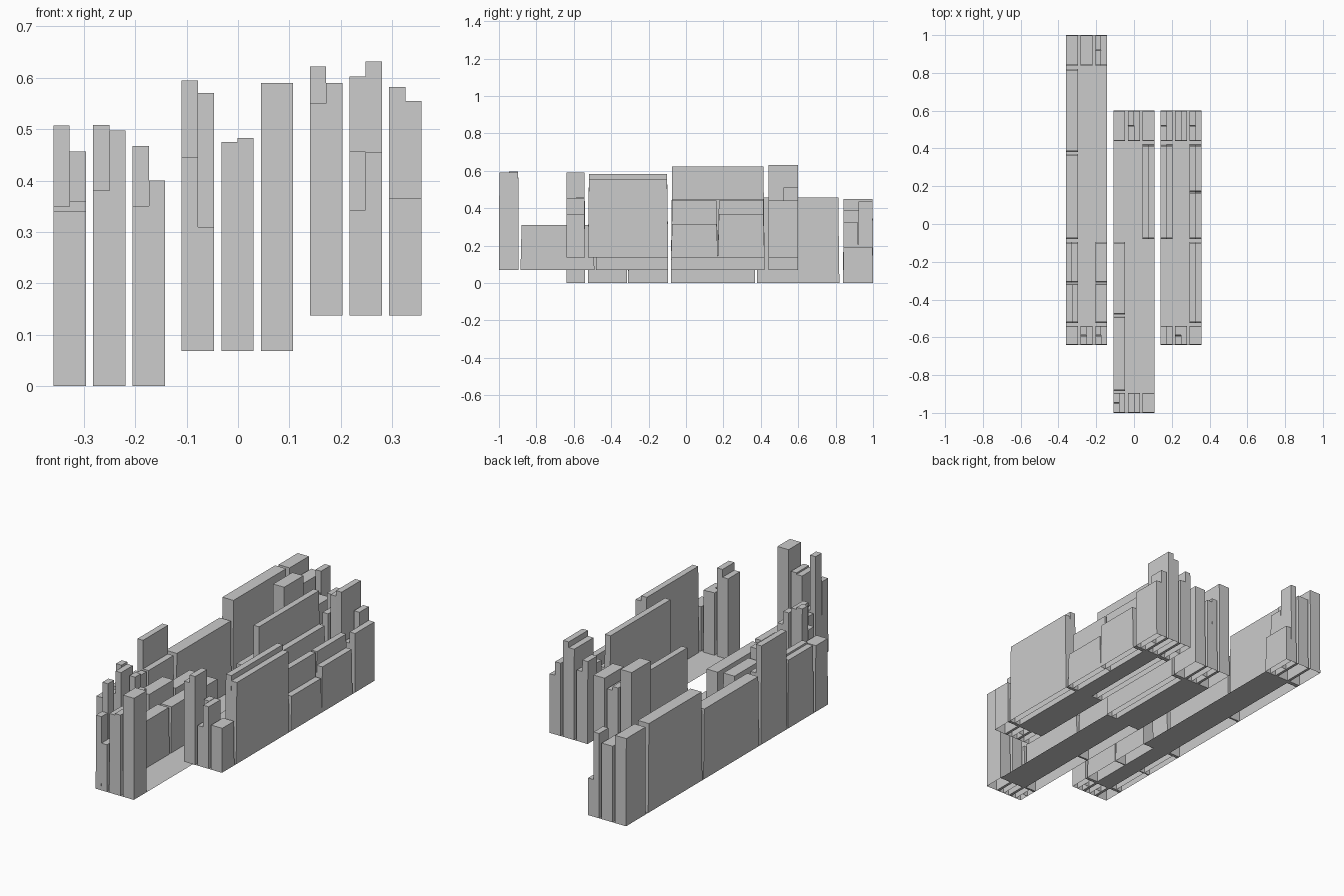
import bpy, bmesh

if "Cube" in bpy.data.objects:
    bpy.data.objects.remove(bpy.data.objects["Cube"])

W, STEP = 0.063, 0.077      # building width, spacing between columns
SIDES = ("left", "middle", "right")

# per terrace: front, end of front cluster, start of back cluster, back
ENDS = ((-0.64, -0.54, 0.84, 1.0), (-1.0, -0.895, 0.44, 0.6), (-0.64, -0.54, 0.44, 0.6))

# end clusters, one (left, right) roof height pair per column
FRONT = (((0.34, 0.34), (0.508, 0.497), (0.467, 0.40)),
         ((0.595, 0.31), (0.475, 0.483), (0.59, 0.59)),
         ((0.55, 0.59), (0.457, 0.455), (0.365, 0.365)))
BACK = (((0.45, 0.45), (0.39, 0.39), (0.435, 0.19)),
        ((0.57, 0.57), (0.47, 0.45), (0.50, 0.50)),
        ((0.56, 0.50), (0.603, 0.632), (0.51, 0.44)))

# long side buildings: column, front y, back y, left roof, right roof
A, B, C, D = -0.525, -0.095, -0.08, 0.42     # shared stations along y
LONG = (((0, A, -0.315, 0.35, 0.36), (0, -0.31, B, 0.507, 0.36),
         (2, A, -0.315, 0.36, 0.36), (2, -0.31, B, 0.31, 0.31),
         (0, C, 0.37, 0.36, 0.36), (0, 0.38, 0.82, 0.457, 0.457)),
        ((0, -0.885, -0.49, 0.31, 0.31), (0, -0.48, B, 0.305, 0.305),
         (2, C, D, 0.40, 0.37)),
        ((2, A, B, 0.582, 0.555), (0, C, D, 0.622, 0.45),
         (2, C, 0.17, 0.44, 0.315), (2, 0.17, D, 0.44, 0.37)))


def make_object(name, bm):
    mesh = bpy.data.meshes.new(name)
    bm.to_mesh(mesh)
    bm.free()
    bpy.context.collection.objects.link(bpy.data.objects.new(name, mesh))


def open_box(bm, x0, x1, y0, y1, z0, z1, inset):
    """Box without a bottom; the roof is slightly shorter along y."""
    base = ((x0, y0), (x1, y0), (x1, y1), (x0, y1))
    low = [bm.verts.new((x, y, z0)) for x, y in base]
    top = [bm.verts.new((x, y + (inset if y == y0 else -inset), z1)) for x, y in base]
    for i in range(4):
        j = (i + 1) % 4
        bm.faces.new((low[i], low[j], top[j], top[i]))
    bm.faces.new(top)


def building(name, x, y0, y1, z, left, right, stepped=False):
    """One block, or two halves; a stepped tower has a lower front left part."""
    bm = bmesh.new()
    inset = 0.002 if stepped else 0.006
    mid, half_y = x + W / 2, (y0 + y1) / 2
    if left == right:
        open_box(bm, x, x + W, y0, y1, z, left, inset)
    else:
        open_box(bm, mid, x + W, y0, y1, z, right, inset)
        if stepped and left > right:
            open_box(bm, x, mid, y0, half_y, z, left * 0.75, inset)
            open_box(bm, x, mid, half_y, y1, z, left, inset)
        else:
            open_box(bm, x, mid, y0, y1, z, left, inset)
    make_object(name, bm)
    return x, x + W, y0, y1


def ground(name, x0, x1, y0, y1, z, holes):
    """Flat street grid, left open beneath the buildings."""
    xs = sorted({x0, x1} | {h[0] for h in holes} | {h[1] for h in holes})
    ys = sorted({y0, y1} | {h[2] for h in holes} | {h[3] for h in holes})
    bm = bmesh.new()
    for a, b in zip(xs, xs[1:]):
        for c, d in zip(ys, ys[1:]):
            mx, my = (a + b) / 2, (c + d) / 2
            if not any(h[0] < mx < h[1] and h[2] < my < h[3] for h in holes):
                bm.faces.new([bm.verts.new((x, y, z)) for x, y in
                              ((a, c), (b, c), (b, d), (a, d))])
    bmesh.ops.remove_doubles(bm, verts=bm.verts, dist=1e-5)
    make_object(name, bm)


# three terraces, each one step higher to the right
for t, side in enumerate(SIDES):
    x, z = -0.359 + 0.2495 * t, 0.0685 * t
    front, front_end, back_start, back = ENDS[t]
    feet = []
    for c in range(3):
        bx = x + c * STEP
        feet.append(building(f"{side}_front_tower_{c + 1}", bx, front, front_end, z,
                             *FRONT[t][c], stepped=True))
        feet.append(building(f"{side}_back_tower_{c + 1}", bx, back_start, back, z,
                             *BACK[t][c], stepped=True))
    for i, (c, y0, y1, left, right) in enumerate(LONG[t]):
        feet.append(building(f"{side}_long_building_{i + 1}", x + c * STEP, y0, y1, z,
                             left, right))
    ground(f"{side}_ground", x, x + 2 * STEP + W, front, back, z, feet)
